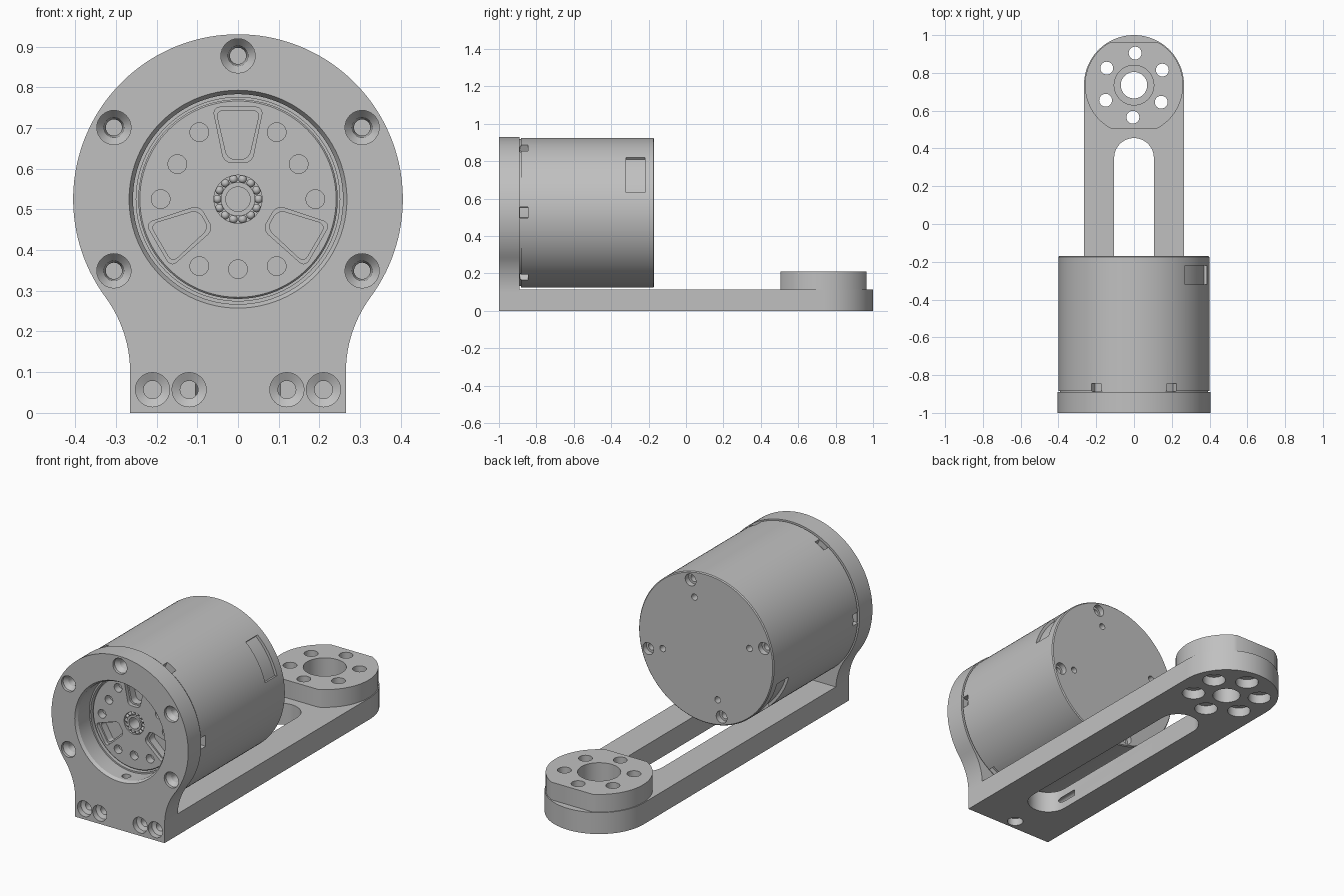
import bpy, bmesh
from math import sin, cos, pi, radians
from mathutils import Vector

if "Cube" in bpy.data.objects:
    bpy.data.objects.remove(bpy.data.objects["Cube"], do_unlink=True)

grey = bpy.data.materials.new("satin_grey")
grey.use_nodes = True
COLOR = (0.53, 0.53, 0.53, 1)
grey.diffuse_color = COLOR
grey.node_tree.nodes["Principled BSDF"].inputs["Base Color"].default_value = COLOR

Y, Z = Vector((0, 1, 0)), Vector((0, 0, 1))
CZ = 0.525            # height of the motor axis
FRONT, BACK = -1.0, -0.89   # front plate faces
PAD_Y = 0.735         # centre of the round arm end


def finish(name, bm):
    bmesh.ops.recalc_face_normals(bm, faces=bm.faces)
    mesh = bpy.data.meshes.new(name)
    bm.to_mesh(mesh)
    bm.free()
    mesh.materials.append(grey)
    ob = bpy.data.objects.new(name, mesh)
    bpy.context.collection.objects.link(ob)
    return ob


def prism(name, pts, axis, a, b, rounding=0):
    """Extrude a 2D outline along y or z from a to b."""
    bm = bmesh.new()
    place = (lambda u, v: (u, a, v)) if axis == Y else (lambda u, v: (u, v, a))
    face = bm.faces.new([bm.verts.new(place(u, v)) for u, v in pts])
    out = bmesh.ops.extrude_face_region(bm, geom=[face])
    moved = [g for g in out["geom"] if isinstance(g, bmesh.types.BMVert)]
    bmesh.ops.translate(bm, vec=axis * (b - a), verts=moved)
    if rounding:
        sides = [e for e in bm.edges
                 if abs((e.verts[0].co - e.verts[1].co).dot(axis)) > 1e-5]
        bmesh.ops.bevel(bm, geom=sides, offset=rounding, segments=5,
                        profile=0.5, affect='EDGES')
    return finish(name, bm)


def lathe(name, profile, origin, axis, segs=32, closed=False):
    """Revolve (radius, distance) pairs about an axis; closed makes a tube."""
    bm = bmesh.new()
    rings = []
    for r, t in profile:
        ring = []
        for i in range(segs):
            u, v = r * cos(2 * pi * i / segs), r * sin(2 * pi * i / segs)
            p = (u, t, v) if axis == Y else (u, v, t)
            ring.append(bm.verts.new(Vector(origin) + Vector(p)))
        rings.append(ring)
    pairs = list(zip(rings, rings[1:]))
    if closed:
        pairs.append((rings[-1], rings[0]))
    else:
        bm.faces.new(rings[0])
        bm.faces.new(rings[-1])
    for p, q in pairs:
        for i in range(segs):
            j = (i + 1) % segs
            bm.faces.new((p[i], p[j], q[j], q[i]))
    return finish(name, bm)


def cut(cutters, *targets):
    for target in targets:
        bpy.context.view_layer.objects.active = target
        for c in cutters:
            mod = target.modifiers.new("cut", 'BOOLEAN')
            mod.operation, mod.solver, mod.object = 'DIFFERENCE', 'EXACT', c
            bpy.ops.object.modifier_apply(modifier=mod.name)
    for c in cutters:
        bpy.data.objects.remove(c, do_unlink=True)


def arc(cx, cy, r, a0, a1, n):
    return [(cx + r * cos(radians(a0 + (a1 - a0) * i / n)),
             cy + r * sin(radians(a0 + (a1 - a0) * i / n))) for i in range(n + 1)]


def polar(r, deg):
    return r * cos(radians(deg)), CZ + r * sin(radians(deg))


def sector(r0, r1, a0, a1, y0, y1):
    pts = arc(0, CZ, r1, a0, a1, 12) + arc(0, CZ, r0, a1, a0, 12)
    return prism("sector_cutter", pts, Y, y0, y1)


# Front plate: round head flowing into a narrow foot
half = [(0.265, 0)] + arc(0.575, 0.1, 0.31, 180, 143.5, 14)
half += arc(0, CZ, 0.405, -36.5, 90, 50)[1:]
outline = half + [(-x, z) for x, z in reversed(half[:-1])]
front_plate = prism("front_plate", outline, Y, FRONT, BACK)

# Arm with rounded end and long slot
arm = prism("arm", [(-0.265, BACK), (0.265, BACK)] + arc(0, PAD_Y, 0.265, 0, 180, 48),
            Z, 0, 0.115)
slot = arc(0, 0.35, 0.105, 0, 180, 24) + arc(0, -0.68, 0.105, 180, 360, 24)
cut([prism("slot_cutter", slot, Z, -0.1, 0.3)], arm)

# Output pad: disc with two flats
pad = prism("output_pad", arc(0, PAD_Y, 0.26, -62, 62, 32) + arc(0, PAD_Y, 0.26, 118, 242, 32),
            Z, 0.115, 0.21)
pad_cutters = [lathe("bore_cutter", [(0.07, -0.1), (0.07, 0.1), (0.105, 0.1), (0.105, 0.3)],
                     (0, PAD_Y, 0), Z, 48)]
for k in range(6):
    a = radians(28 + 60 * k)
    pad_cutters.append(lathe("pad_hole_cutter",
                             [(0.058, -0.1), (0.058, 0.05), (0.034, 0.05), (0.034, 0.3)],
                             (0.17 * cos(a), PAD_Y + 0.17 * sin(a), 0), Z))
cut(pad_cutters, arm, pad)

# Plate opening, flange screws, foot screws and locating hole
cut([lathe("opening_cutter", [(0.274, -1.01), (0.258, -0.985), (0.258, -0.8)],
           (0, 0, CZ), Y, 96)], front_plate)
flange = []
for deg in (90, 30, -30, 150, 210):
    x, z = polar(0.352, deg)
    flange.append(lathe("flange_cutter",
                        [(0.042, -1.1), (0.042, -0.985), (0.025, -0.965), (0.02, -0.93), (0.02, -0.8)],
                        (x, 0, z), Y))
flange.append(lathe("locating_cutter", [(0.04, -0.1), (0.04, 0.04), (0.022, 0.04), (0.022, 0.4)],
                    (0, -0.945, 0), Z))
cut(flange, front_plate)
foot = [lathe("foot_cutter", [(0.042, -1.1), (0.042, -0.97), (0.022, -0.96), (0.022, -0.6)],
              (x, 0, 0.057), Y) for x in (-0.21, -0.12, 0.12, 0.21)]
cut(foot, front_plate, arm)

# Motor can with side notches, label pockets and rear screw holes
can = lathe("motor_can", [(0.393, BACK), (0.393, -0.883), (0.4, -0.883), (0.4, -0.175), (0.395, -0.17)],
            (0, 0, CZ), Y, 128)
can_cutters = [lathe("rotor_seat_cutter", [(0.25, -1), (0.25, -0.8)], (0, 0, CZ), Y, 96)]
for k in range(6):
    can_cutters.append(sector(0.365, 0.43, 60 * k - 4.3, 60 * k + 4.3, -0.887, -0.845))
for start in (15.5, 195.5):
    can_cutters.append(sector(0.385, 0.43, start, start + 32, -0.32, -0.22))
for deg in (75, 165, 255, 345):
    x, z = polar(0.355, deg)
    can_cutters.append(lathe("rear_screw_cutter",
                             [(0.02, -0.26), (0.02, -0.2), (0.032, -0.2), (0.032, -0.1)],
                             (x, 0, z), Y))
    x, z = polar(0.266, deg)
    can_cutters.append(lathe("rear_pin_cutter", [(0.017, -0.22), (0.017, -0.1)], (x, 0, z), Y, 24))
cut(can_cutters, can)

# Rotor face with nine holes, three windows and bearing seat
FACE = -0.88
rotor = lathe("rotor", [(0.241, FACE), (0.245, FACE + 0.004), (0.245, -0.79)], (0, 0, CZ), Y, 96)
rotor_cutters = [lathe("seat_cutter", [(0.065, -1), (0.065, FACE + 0.03), (0.03, FACE + 0.03), (0.03, -0.81)],
                       (0, 0, CZ), Y, 48)]
for k in range(6):
    spots = [(0.19, 60 * k)] + ([(0.172, 60 * k + 30)] if k % 2 == 0 else [])
    if k % 2 == 0:
        spots[1] = (0.172, 30 + 120 * (k // 2))
    for r, deg in spots:
        x, z = polar(r, deg)
        rotor_cutters.append(lathe("rotor_hole_cutter", [(0.023, -1), (0.023, -0.84)], (x, 0, z), Y, 24))


def window(deg, inset, depth):
    c, s = cos(radians(deg)), sin(radians(deg))
    r0, r1, w0, w1 = 0.09 + inset, 0.226 - inset, 0.034 - inset, 0.062 - inset
    corners = [(r0, -w0), (r1, -w1), (r1, w1), (r0, w0)]
    pts = [(r * c - w * s, CZ + r * s + w * c) for r, w in corners]
    return prism("window_cutter", pts, Y, -1, FACE + depth, 0.018)


for deg in (90, 210, 330):
    rotor_cutters += [window(deg, 0, 0.02), window(deg, 0.008, 0.06)]
cut(rotor_cutters, rotor)

# Bearing: two races and a ring of balls
parts = [front_plate, arm, pad, can, rotor]
for name, r0, r1 in (("bearing_outer_race", 0.059, 0.065), ("bearing_inner_race", 0.03, 0.042)):
    parts.append(lathe(name, [(r0, FACE), (r1, FACE), (r1, FACE + 0.03), (r0, FACE + 0.03)],
                       (0, 0, CZ), Y, 48, closed=True))
bm = bmesh.new()
for k in range(14):
    x, z = polar(0.0505, 360 * k / 14)
    ball = bmesh.ops.create_uvsphere(bm, u_segments=12, v_segments=8, radius=0.0105)
    bmesh.ops.translate(bm, vec=(x, FACE + 0.013, z), verts=ball["verts"])
parts.append(finish("bearing_balls", bm))

# Smooth round surfaces, crisp edges
bpy.ops.object.select_all(action='DESELECT')
for ob in parts:
    ob.select_set(True)
bpy.context.view_layer.objects.active = front_plate
bpy.ops.object.shade_smooth_by_angle(angle=radians(30))
